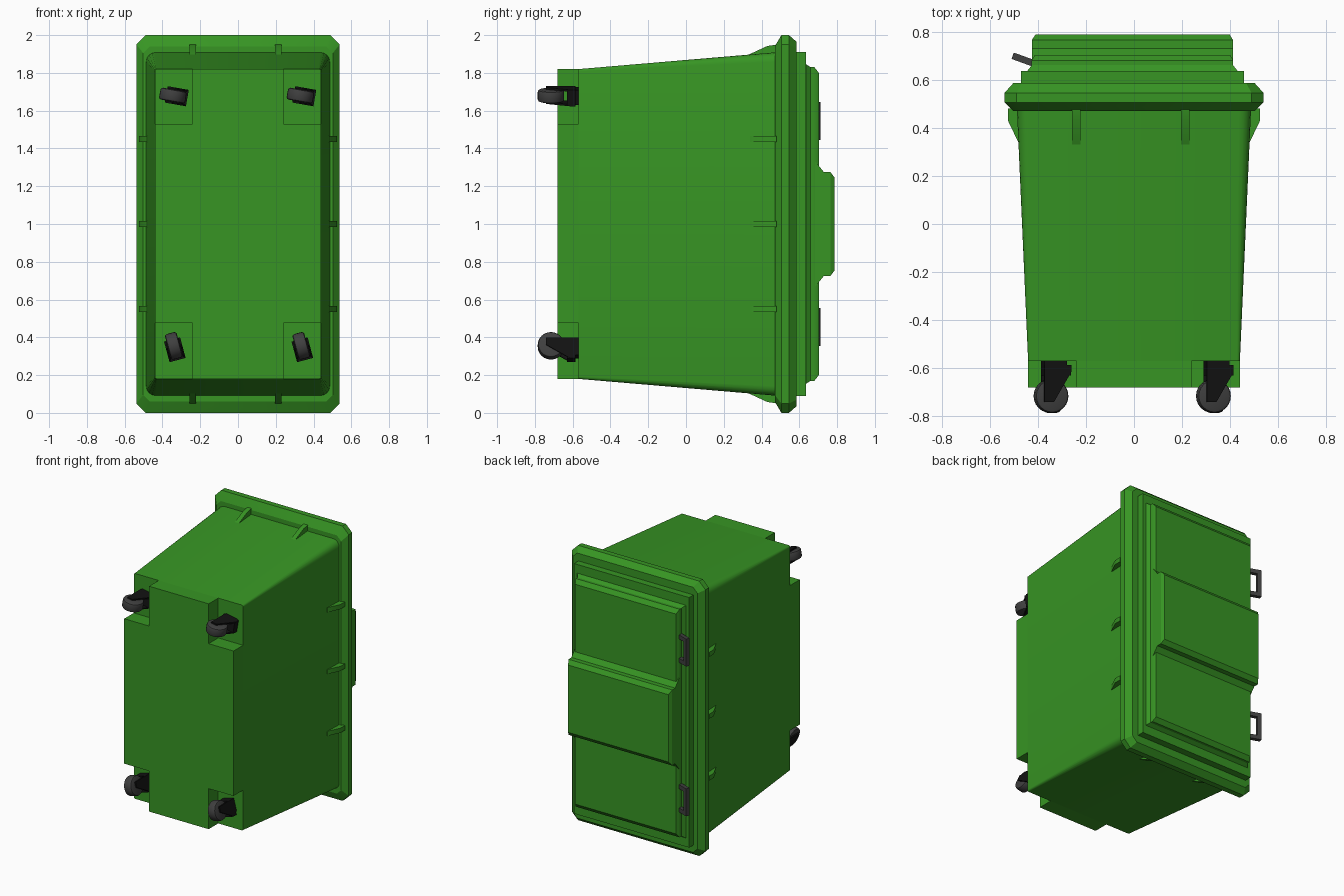
import bpy, bmesh
from math import radians, cos, sin, pi
from mathutils import Vector

cube = bpy.data.objects.get("Cube")
if cube:
    bpy.data.objects.remove(cube, do_unlink=True)


def material(name, rgb):
    m = bpy.data.materials.new(name)
    m.use_nodes = True
    m.diffuse_color = (*rgb, 1)
    m.node_tree.nodes["Principled BSDF"].inputs["Base Color"].default_value = (*rgb, 1)
    return m


GREEN = material("green plastic", (0.038, 0.3, 0.017))
GREY = material("dark grey rubber", (0.05, 0.05, 0.05))
BLACK = material("black metal", (0.006, 0.006, 0.006))


def finish(name, bm, mat):
    bmesh.ops.recalc_face_normals(bm, faces=bm.faces)
    mesh = bpy.data.meshes.new(name)
    bm.to_mesh(mesh)
    bm.free()
    mesh.materials.append(mat)
    ob = bpy.data.objects.new(name, mesh)
    bpy.context.collection.objects.link(ob)
    bpy.ops.object.select_all(action="DESELECT")
    ob.select_set(True)
    bpy.context.view_layer.objects.active = ob
    bpy.ops.object.shade_smooth_by_angle(angle=0.5)
    return ob


def prism(name, points, vec, mat):
    """Extrude a flat polygon along a vector."""
    bm = bmesh.new()
    face = bm.faces.new([bm.verts.new(p) for p in points])
    new = bmesh.ops.extrude_face_region(bm, geom=[face])["geom"]
    bmesh.ops.translate(bm, vec=vec,
                        verts=[v for v in new if isinstance(v, bmesh.types.BMVert)])
    return finish(name, bm, mat)


def ring(x0, x1, z0, z1, c, segs):
    """Rectangle outline in x and z with cut or rounded corners of size c."""
    pts = []
    corners = [(x1 - c, z1 - c), (x0 + c, z1 - c), (x0 + c, z0 + c), (x1 - c, z0 + c)]
    for q, (cx, cz) in enumerate(corners):
        for i in range(segs + 1 if c else 1):
            a = (q + i / segs) * pi / 2
            k = c if segs else 0
            pts.append((cx + k * cos(a), cz + k * sin(a)))
    return pts


def loft(name, sections, mat, segs=1):
    """Join rectangle sections (y, x0, x1, z0, z1, corner) into a closed solid."""
    bm = bmesh.new()
    rings = [[bm.verts.new((x, s[0], z)) for x, z in ring(*s[1:], segs)] for s in sections]
    n = len(rings[0])
    for a, b in zip(rings, rings[1:]):
        for i in range(n):
            j = (i + 1) % n
            bm.faces.new((a[i], a[j], b[j], b[i]))
    bm.faces.new(rings[0])
    bm.faces.new(rings[-1])
    return finish(name, bm, mat)


# Tapered container with softly rounded corners
loft("bin_body", [(-0.57, -0.44, 0.44, 0.18, 1.82, 0.012),
                  (0.49, -0.487, 0.487, 0.09, 1.91, 0.05)], GREEN, 4)

# Floor block with a notch at each corner for the casters
W, N, LO, HI, A, B = 0.44, 0.24, 0.18, 1.82, 0.475, 1.53
cross = [(-N, LO), (N, LO), (N, A), (W, A), (W, B), (N, B),
         (N, HI), (-N, HI), (-N, B), (-W, B), (-W, A), (-N, A)]
prism("bin_floor", [(x, -0.68, z) for x, z in cross], (0, 0.12, 0), GREEN)

# Rim
loft("rim", [(0.47, -0.502, 0.502, 0.06, 1.94, 0.035),
             (0.505, -0.538, 0.538, 0, 2, 0.05),
             (0.545, -0.538, 0.538, 0, 2, 0.05),
             (0.585, -0.502, 0.502, 0.035, 1.965, 0.035)], GREEN)

# Lid: stepped slab, panel and raised middle
loft("lid_slab", [(0.57, -0.47, 0.457, 0.09, 1.91, 0),
                  (0.635, -0.47, 0.457, 0.09, 1.91, 0)], GREEN)
loft("lid_panel", [(0.63, -0.448, 0.435, 0.15, 1.85, 0),
                   (0.66, -0.425, 0.412, 0.17, 1.83, 0),
                   (0.68, -0.425, 0.412, 0.17, 1.83, 0),
                   (0.703, -0.412, 0.4, 0.2, 1.8, 0)], GREEN)
loft("lid_raised_middle", [(0.67, -0.424, 0.411, 0.65, 1.35, 0),
                           (0.73, -0.424, 0.411, 0.725, 1.275, 0),
                           (0.765, -0.424, 0.411, 0.725, 1.275, 0),
                           (0.787, -0.41, 0.398, 0.755, 1.245, 0)], GREEN)

# Ribs under the rim
for s, side in ((1, "left"), (-1, "right")):
    for z in (0.55, 1.0, 1.45):
        pts = [(s * x, y, z - 0.017) for x, y in
               ((0.46, 0.33), (0.481, 0.34), (0.524, 0.43), (0.524, 0.48), (0.46, 0.48))]
        prism("rib_" + side, pts, (0, 0, 0.034), GREEN)
for s, side in ((1, "top"), (-1, "bottom")):
    for x in (-0.24, 0.213):
        pts = [(x - 0.017, y, 1 + s * h) for y, h in
               ((0.32, 0.87), (0.33, 0.896), (0.43, 0.942), (0.48, 0.95), (0.48, 0.87))]
        prism("rib_" + side, pts, (0.034, 0, 0), GREEN)

# Lid handles
out = Vector((-0.94, 0.34, 0)) * -1 * -1
across = Vector((0.34, 0.94, 0)) * 0.028
for z in (0.455, 1.545):
    base = Vector((-0.415, 0.652, z))
    outline = [(0, -0.1), (0.1, -0.1), (0.1, 0.1), (0, 0.1),
               (0, 0.07), (0.072, 0.07), (0.072, -0.07), (0, -0.07)]
    prism("lid_handle", [base + out * t + Vector((0, 0, h)) for t, h in outline],
          across, GREY)

# Casters: wheel, two fork plates, bridge and swivel mount
for x, z, angle in ((-0.345, 1.68, -10), (0.33, 1.68, -10),
                    (-0.34, 0.355, -75), (0.335, 0.355, -75)):
    a = radians(angle)
    along = Vector((cos(a), 0, sin(a)))
    axle = Vector((-sin(a), 0, cos(a)))
    hub = Vector((x, -0.715, z))

    bm = bmesh.new()
    bmesh.ops.create_cone(bm, cap_ends=True, segments=24,
                          radius1=0.07, radius2=0.07, depth=0.064)
    caps = [e for e in bm.edges if abs(e.verts[0].co.z - e.verts[1].co.z) < 0.01]
    bmesh.ops.bevel(bm, geom=caps, offset=0.012, segments=2, profile=0.5, affect="EDGES")
    wheel = finish("caster_wheel", bm, GREY)
    wheel.location = hub
    wheel.rotation_mode = "QUATERNION"
    wheel.rotation_quaternion = Vector((0, 0, 1)).rotation_difference(axle)

    def spot(u, h, t):
        return hub + along * u + Vector((0, h, 0)) + axle * t

    plate = [(-0.035, 0.13), (0.078, 0.13), (0.078, 0.1), (0.005, -0.025), (-0.035, -0.025)]
    for t in (-0.044, 0.034):
        prism("caster_fork", [spot(u, h, t) for u, h in plate], axle * 0.01, BLACK)
    bridge = [(-0.035, 0.085), (0.078, 0.085), (0.078, 0.13), (-0.035, 0.13)]
    prism("caster_bridge", [spot(u, h, -0.04) for u, h in bridge], axle * 0.08, BLACK)
    mount = [(-0.035, 0.125), (0.06, 0.125), (0.06, 0.148), (-0.035, 0.148)]
    prism("caster_mount", [spot(u, h, -0.04) for u, h in mount], axle * 0.08, BLACK)
